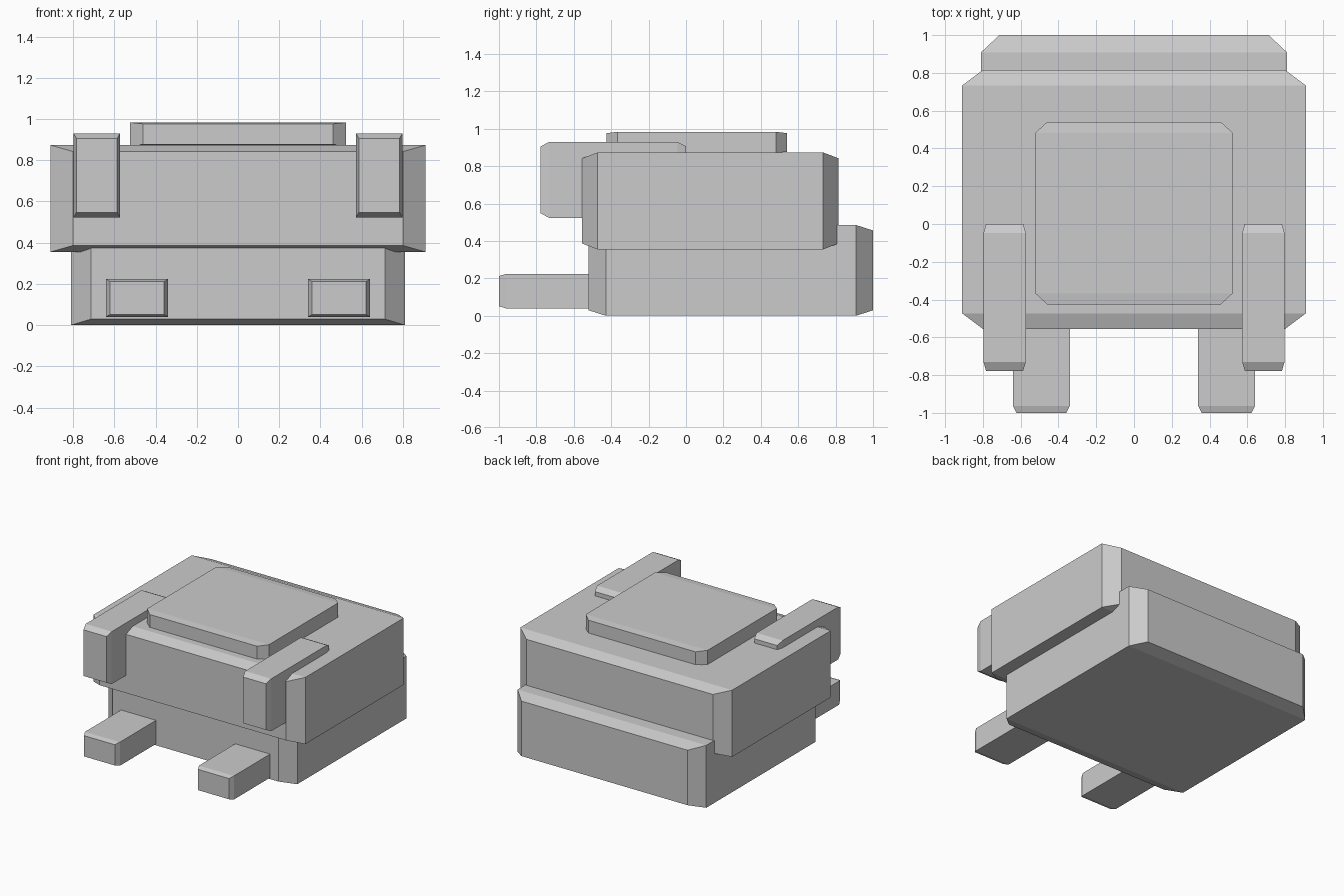
import bpy
import bmesh

if "Cube" in bpy.data.objects:
    bpy.data.objects.remove(bpy.data.objects["Cube"])

TAPER = 0.06  # end chamfer as a fraction of each dimension


def tapered_box(name, x, y, z):
    """Box along y whose two end faces are chamfered in on all sides."""
    size = [b - a for a, b in (x, y, z)]
    inx, iny, inz = (s * TAPER for s in size)
    stations = [(y[0], inx, inz), (y[0] + iny, 0, 0),
                (y[1] - iny, 0, 0), (y[1], inx, inz)]
    bm = bmesh.new()
    rings = []
    for py, dx, dz in stations:
        x0, x1, z0, z1 = x[0] + dx, x[1] - dx, z[0] + dz, z[1] - dz
        rings.append([bm.verts.new((px, py, pz)) for px, pz in
                      ((x0, z0), (x1, z0), (x1, z1), (x0, z1))])
    for a, b in zip(rings, rings[1:]):
        for i in range(4):
            j = (i + 1) % 4
            bm.faces.new((a[i], a[j], b[j], b[i]))
    bm.faces.new(rings[0])
    bm.faces.new(rings[-1])
    bmesh.ops.recalc_face_normals(bm, faces=bm.faces)
    mesh = bpy.data.meshes.new(name)
    bm.to_mesh(mesh)
    bm.free()
    obj = bpy.data.objects.new(name, mesh)
    bpy.context.collection.objects.link(obj)
    return obj


# Stacked body
tapered_box("lower_block", (-0.81, 0.81), (-0.52, 1.0), (0.0, 0.485))
tapered_box("upper_block", (-0.91, 0.91), (-0.555, 0.815), (0.355, 0.873))
tapered_box("top_panel", (-0.523, 0.523), (-0.425, 0.54), (0.87, 0.983))

# Paired front parts, mirrored left and right
for side, s in (("left", -1), ("right", 1)):
    tapered_box(f"{side}_upper_lug", sorted((s * 0.573, s * 0.797)),
                (-0.777, 0.0), (0.523, 0.93))
    tapered_box(f"{side}_lower_prong", sorted((s * 0.34, s * 0.64)),
                (-1.0, -0.4), (0.04, 0.223))
